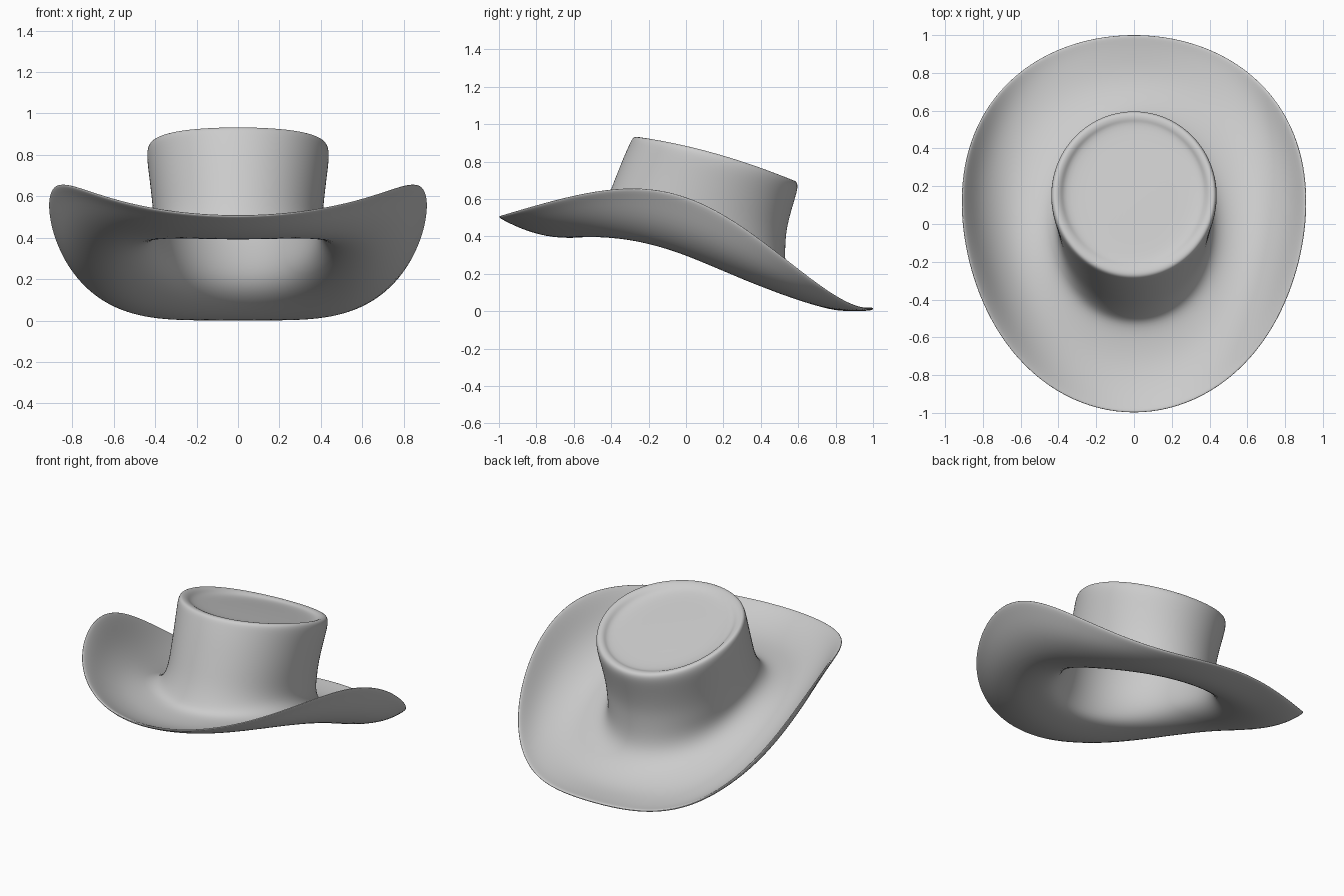
import bpy, bmesh
from math import sin, cos, pi, sqrt

if "Cube" in bpy.data.objects:
    bpy.data.objects.remove(bpy.data.objects["Cube"])

SEGS = 40


def blend(v, t):
    """Smooth periodic curve through front, front diagonal, side, back diagonal, back."""
    f, fd, s, bd, b = v
    q, d = (f + b) / 2, (fd + bd) / 2
    h, k = (f - b) / 2, (fd - bd) / sqrt(2)
    return ((q + s) / 2 + d) / 2 + (h + k) / 2 * cos(t) + (q - s) / 2 * cos(2 * t) \
        + (h - k) / 2 * cos(3 * t) + ((q + s) / 2 - d) / 2 * cos(4 * t)


def crown_ring(cy, rx, ry, front, back, lift=0.0):
    """Tilted ellipse, optionally raised at the sides."""
    m, h, dia = (front + back) / 2, (front - back) / 2 * 0.7071, (rx + ry) / 2
    return (cy, (ry, dia, rx, dia, ry),
            (front, m + h + lift / 2, m + lift, m - h + lift / 2, back))


# Each ring: centre y, five radii, five heights.
# Brim from the curled rim inward, then the crown up to its sunken top
rings = [
    (.20, (1.203, 1.042, .905, .855, .803), (.512, .638, .525, .085, .022)),
    (.185, (1.15, .99, .872, .825, .78), (.493, .595, .465, .072, .018)),
    (.15, (1.03, .90, .80, .77, .74), (.452, .505, .35, .063, .015)),
    (.10, (.85, .77, .67, .67, .67), (.413, .43, .28, .078, .02)),
    (.05, (.67, .64, .55, .57, .60), (.405, .405, .288, .135, .07)),
    (.02, (.55, .52, .46, .49, .55), (.412, .405, .33, .20, .14)),
    (.02, (.515, .465, .412, .45, .513), (.45, .445, .385, .285, .22)),
    crown_ring(.045, .405, .487, .55, .35),
    crown_ring(.07, .413, .47, .66, .45),
    crown_ring(.12, .430, .457, .82, .58),
    crown_ring(.15, .442, .450, .90, .655, .01),
    crown_ring(.157, .437, .440, .935, .69, .03),
    crown_ring(.162, .41, .413, .932, .70, .028),
    crown_ring(.165, .385, .385, .915, .70, .02),
    crown_ring(.165, .36, .36, .895, .69),
    crown_ring(.165, .18, .18, .848, .745),
]

bm = bmesh.new()
loops = []
for cy, radii, heights in rings:
    loop = []
    for i in range(SEGS):
        t = 2 * pi * i / SEGS
        r = blend(radii, t)
        loop.append(bm.verts.new((r * sin(t), cy - r * cos(t), blend(heights, t))))
    loops.append(loop)
for a, b in zip(loops, loops[1:]):
    for i in range(SEGS):
        j = (i + 1) % SEGS
        bm.faces.new((a[i], a[j], b[j], b[i]))
centre = bm.verts.new((0, .165, .798))
for i in range(SEGS):
    bm.faces.new((loops[-1][i], loops[-1][(i + 1) % SEGS], centre))

mesh = bpy.data.meshes.new("hat")
bm.to_mesh(mesh)
bm.free()
hat = bpy.data.objects.new("hat", mesh)
bpy.context.collection.objects.link(hat)
for p in mesh.polygons:
    p.use_smooth = True

# Felt thickness on the inside, then smoothing
shell = hat.modifiers.new("thickness", "SOLIDIFY")
shell.thickness = 0.016
shell.offset = -1
smooth = hat.modifiers.new("smooth", "SUBSURF")
smooth.levels = smooth.render_levels = 2
